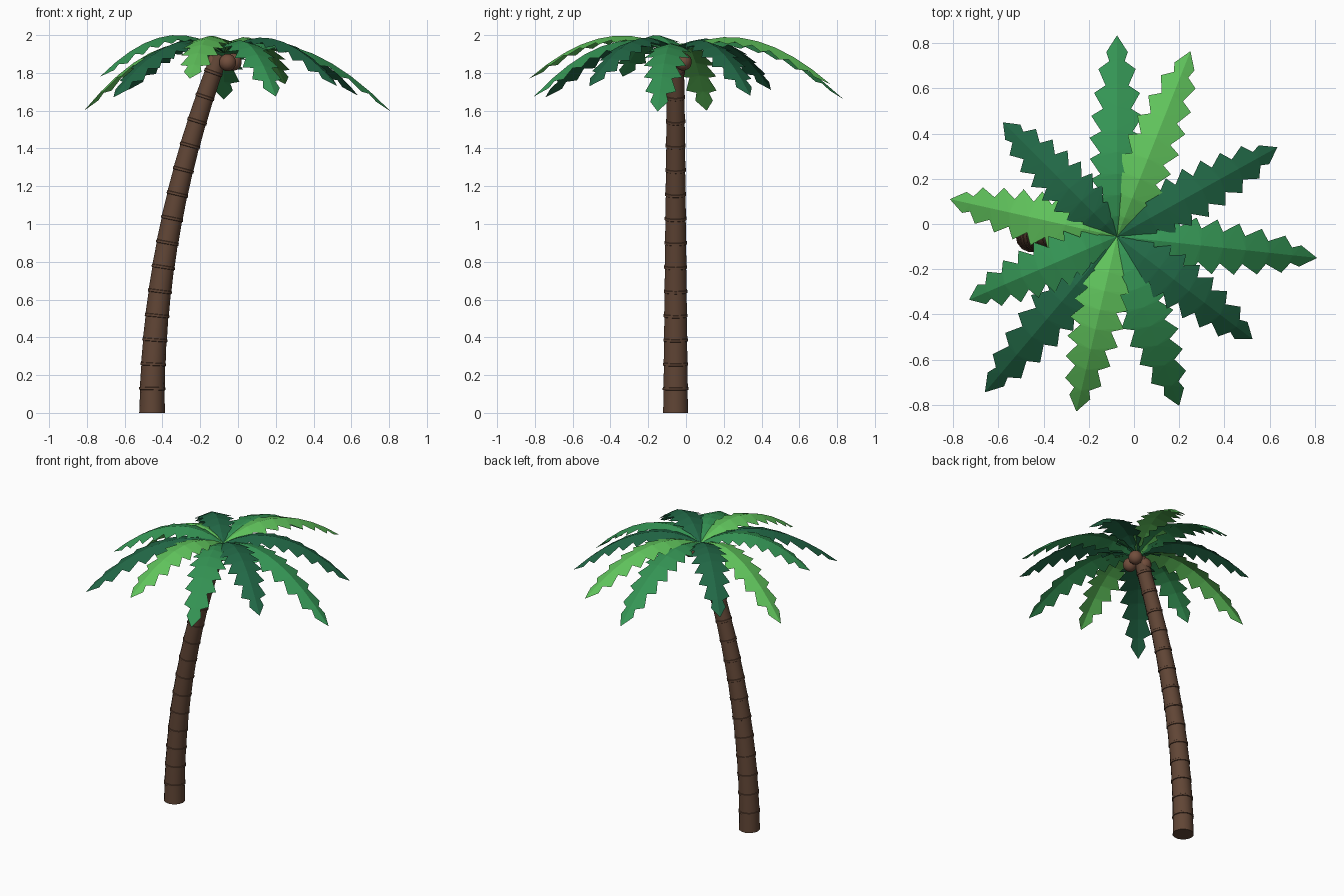
import bpy, bmesh, math
from mathutils import Vector

if "Cube" in bpy.data.objects:
    bpy.data.objects.remove(bpy.data.objects["Cube"])


def material(name, rgb):
    m = bpy.data.materials.new(name)
    m.diffuse_color = (*rgb, 1)
    m.use_nodes = True
    m.node_tree.nodes["Principled BSDF"].inputs["Base Color"].default_value = m.diffuse_color
    return m


BARK = material("bark_brown", (0.118, 0.06, 0.036))
NUT = material("coconut_brown", (0.165, 0.075, 0.045))
LIGHT = material("light_green", (0.115, 0.54, 0.105))
MID = material("mid_green", (0.035, 0.30, 0.09))
DARK = material("dark_green", (0.015, 0.135, 0.06))


def finish(bm, name, mat):
    bmesh.ops.recalc_face_normals(bm, faces=bm.faces)
    me = bpy.data.meshes.new(name)
    bm.to_mesh(me)
    bm.free()
    me.materials.append(mat)
    ob = bpy.data.objects.new(name, me)
    bpy.context.collection.objects.link(ob)
    return ob


# Trunk: leaning swept tube with a thin raised ring at every joint
CY, TOP, SIDES, JOINTS = -0.055, 1.93, 14, 15


def trunk_ring(bm, z, scale):
    r = (0.068 - 0.022 * z / TOP) * scale
    ang = math.atan(0.2 * z)
    c = Vector((-0.455 + 0.1 * z * z, CY, z))
    ring = []
    for k in range(SIDES):
        a = 2 * math.pi * k / SIDES
        u, v = r * math.cos(a), r * math.sin(a)
        ring.append(bm.verts.new(c + Vector((u * math.cos(ang), v, -u * math.sin(ang)))))
    return ring


bm = bmesh.new()
levels = [(0, 1.0)]
for j in range(1, JOINTS):
    z = TOP * j / JOINTS
    levels += [(z - 0.008, 0.97), (z - 0.006, 1.05), (z + 0.006, 1.05), (z + 0.008, 1.0)]
levels.append((1.895, 0.85))
rings = [trunk_ring(bm, z, s) for z, s in levels]
for a, b in zip(rings, rings[1:]):
    for k in range(SIDES):
        n = (k + 1) % SIDES
        bm.faces.new((a[k], a[n], b[n], b[k]))
bm.faces.new(rings[0])
bm.faces.new(rings[-1])
trunk = finish(bm, "trunk", BARK)
for p in trunk.data.polygons:
    p.use_smooth = len(p.vertices) == 4
trunk.data.set_sharp_from_angle(angle=math.radians(35))

# Coconuts clustered under the crown
for i, c in enumerate([(-0.055, -0.105, 1.855), (-0.025, -0.015, 1.858), (-0.124, -0.045, 1.855)]):
    bm = bmesh.new()
    bmesh.ops.create_uvsphere(bm, u_segments=14, v_segments=9, radius=0.046)
    bmesh.ops.translate(bm, verts=bm.verts, vec=c)
    nut = finish(bm, f"coconut_{i + 1}", NUT)
    nut.data.shade_smooth()

# Fronds: arched midrib with drooping, saw-toothed blades on both sides
BASE = Vector((-0.075, CY, 1.907))
TEETH = 9
DROOP = 0.3


def envelope(t):
    pts = [(0, 0.006), (0.14, 0.068), (0.3, 0.115), (0.5, 0.124), (0.7, 0.11),
           (0.86, 0.083), (0.93, 0.048), (1, 0.04)]
    for (a, wa), (b, wb) in zip(pts, pts[1:]):
        if t <= b:
            return wa + (wb - wa) * (t - a) / (b - a)
    return pts[-1][1]


def frond(name, tip, mat):
    tip = Vector(tip)
    flat = Vector((tip.x - BASE.x, tip.y - BASE.y, 0))
    ctrl = BASE + flat * 0.45
    ctrl.z = 2.142 - (1.77 - tip.z) * 0.28
    side = Vector((-flat.y, flat.x, 0)).normalized()

    def point(t, w=0.0, sgn=1):
        p = BASE * (1 - t) ** 2 + ctrl * 2 * t * (1 - t) + tip * t * t
        d = ((ctrl - BASE) * (1 - t) + (tip - ctrl) * t).normalized()
        normal = d.cross(side)
        return p + side * (sgn * w) - normal * (DROOP * w)

    bm = bmesh.new()
    ribs = [bm.verts.new(point(i / TEETH)) for i in range(TEETH + 1)]
    for sgn in (1, -1):
        notch = bm.verts.new(point(0, 0.006, sgn))
        for i in range(TEETH):
            last = i == TEETH - 1
            tt = (i + (0.4 if last else 0.75)) / TEETH
            tooth = bm.verts.new(point(tt, envelope(tt), sgn))
            bm.faces.new((ribs[i], notch, tooth))
            bm.faces.new((ribs[i], tooth, ribs[i + 1]))
            if not last:
                t = (i + 1) / TEETH
                nxt = bm.verts.new(point(t, envelope(t) * (0.72 - 0.25 * t), sgn))
                bm.faces.new((ribs[i + 1], tooth, nxt))
                notch = nxt
    finish(bm, name, mat)


FRONDS = [
    ((-0.075, 0.835, 1.66), MID), ((0.25, 0.765, 1.74), LIGHT), ((0.635, 0.34, 1.68), DARK),
    ((0.81, -0.15, 1.595), MID), ((0.525, -0.51, 1.73), DARK), ((0.20, -0.805, 1.675), MID),
    ((-0.255, -0.83, 1.77), LIGHT), ((-0.66, -0.745, 1.67), DARK), ((-0.73, -0.335, 1.78), MID),
    ((-0.815, 0.11, 1.60), LIGHT), ((-0.58, 0.45, 1.71), DARK),
]
for i, (tip, mat) in enumerate(FRONDS):
    frond(f"frond_{i + 1}", tip, mat)
